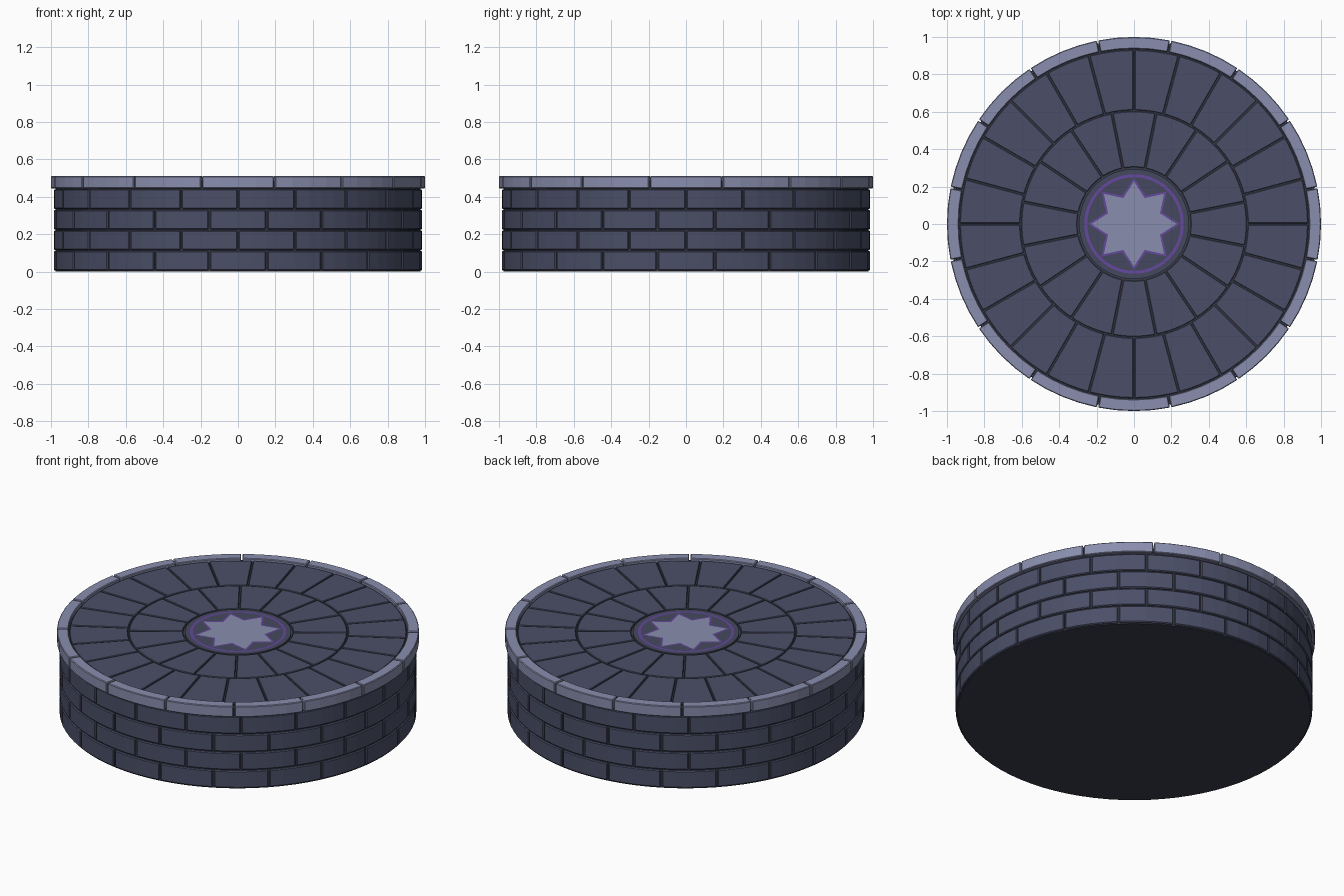
import bpy, bmesh
from math import sin, cos, pi, tau

default = bpy.data.objects.get("Cube")
if default:
    bpy.data.objects.remove(default, do_unlink=True)


def material(name, rgb):
    mat = bpy.data.materials.new(name)
    mat.use_nodes = True
    mat.diffuse_color = (*rgb, 1)
    mat.node_tree.nodes["Principled BSDF"].inputs["Base Color"].default_value = (*rgb, 1)
    return mat


stone = material("slate stone", (0.07, 0.078, 0.136))
dark_stone = material("dark slate", (0.06, 0.066, 0.112))
pale = material("pale stone", (0.25, 0.27, 0.42))
mortar = material("dark mortar", (0.042, 0.046, 0.07))
purple = material("purple inlay", (0.13, 0.065, 0.34))


def finish(name, bm, mats, bevel=0):
    bmesh.ops.recalc_face_normals(bm, faces=bm.faces)
    mesh = bpy.data.meshes.new(name)
    bm.to_mesh(mesh)
    bm.free()
    for mat in mats:
        mesh.materials.append(mat)
    obj = bpy.data.objects.new(name, mesh)
    bpy.context.collection.objects.link(obj)
    if bevel:
        mod = obj.modifiers.new("chamfer", "BEVEL")
        mod.width = bevel
        mod.segments = 1
        mod.limit_method = "ANGLE"
        mod.angle_limit = pi / 4


def loop(bm, count, z, radius):
    """Closed loop of vertices; radius is a function of the vertex number."""
    return [bm.verts.new((radius(i) * cos(tau * i / count),
                          radius(i) * sin(tau * i / count), z)) for i in range(count)]


def bridge(bm, a, b, slot=0):
    for i in range(len(a)):
        j = (i + 1) % len(a)
        bm.faces.new((a[i], a[j], b[j], b[i])).material_index = slot


def cylinder(name, radius, z0, z1, mat):
    bm = bmesh.new()
    low, high = (loop(bm, 80, z, lambda i: radius) for z in (z0, z1))
    bm.faces.new(low)
    bm.faces.new(high)
    bridge(bm, low, high)
    finish(name, bm, [mat])


def block_ring(name, count, start, r0, r1, z0, z1, gap, steps, mat, bevel):
    """Ring of curved blocks separated by parallel-sided joints."""
    bm = bmesh.new()
    for k in range(count):
        sections = []
        for s in range(steps + 1):
            section = []
            for r, z in ((r0, z0), (r1, z0), (r1, z1), (r0, z1)):
                trim = gap / 2 / r
                a = tau * (k + start) / count + trim + (tau / count - 2 * trim) * s / steps
                section.append(bm.verts.new((r * cos(a), r * sin(a), z)))
            sections.append(section)
        bm.faces.new(sections[0])
        bm.faces.new(sections[-1])
        for a, b in zip(sections, sections[1:]):
            bridge(bm, a, b)
    finish(name, bm, [mat], bevel)


def star(tip, valley):
    """Radius of an eight-pointed star, eight vertices to each point."""
    def radius(i):
        t = abs(i % 8 - 4) / 4          # 1 at a tip, 0 in a valley
        x = valley * cos(pi / 8) * (1 - t) + tip * t
        y = valley * sin(pi / 8) * (1 - t)
        # the loop spaces angles evenly, so intersect its ray with the edge
        a = (1 - t) * pi / 8
        nx, ny = valley * sin(pi / 8), tip - valley * cos(pi / 8)
        return tip * nx / (nx * cos(a) + ny * sin(a)) if t < 1 else (x * x + y * y) ** 0.5
    return radius


# Mortar core, coping bed and the bed under the paving
cylinder("mortar_core", 0.975, 0, 0.445, mortar)
cylinder("coping_bed", 0.972, 0.44, 0.484, mortar)
cylinder("paving_bed", 0.936, 0.48, 0.49, mortar)

# Four brick courses in running bond
for row in range(4):
    base = 0.006 + row * 0.11
    block_ring(f"brick_course_{row + 1}", 20, 0.5 if row % 2 == 0 else 0,
               0.92, 0.985, base, base + 0.104, 0.008, 4, stone, 0.005)

# Overhanging pale coping
block_ring("coping_rim", 16, 0.5, 0.937, 1.0, 0.445, 0.51, 0.008, 4, pale, 0.004)

# Paving rings
block_ring("outer_paving", 24, 0, 0.609, 0.93, 0.46, 0.5, 0.008, 4, stone, 0.003)
block_ring("inner_paving", 16, 0.5, 0.304, 0.602, 0.46, 0.5, 0.008, 6, stone, 0.003)

# Centre medallion: one flush disc with star, outline and ring cut into its top
bm = bmesh.new()
circles = [(lambda i, r=r: r) for r in (0.25, 0.266, 0.294)]
outlines = [star(0.228, 0.15), star(0.246, 0.163)] + circles
loops = [loop(bm, 64, 0.5, f) for f in outlines]
bm.faces.new(loops[0]).material_index = 2
for inner, outer, slot in zip(loops, loops[1:], (1, 0, 1, 0)):
    bridge(bm, inner, outer, slot)
base = loop(bm, 64, 0.46, circles[-1])
bridge(bm, loops[-1], base)
bm.faces.new(base)
finish("centre_medallion", bm, [dark_stone, purple, pale])
